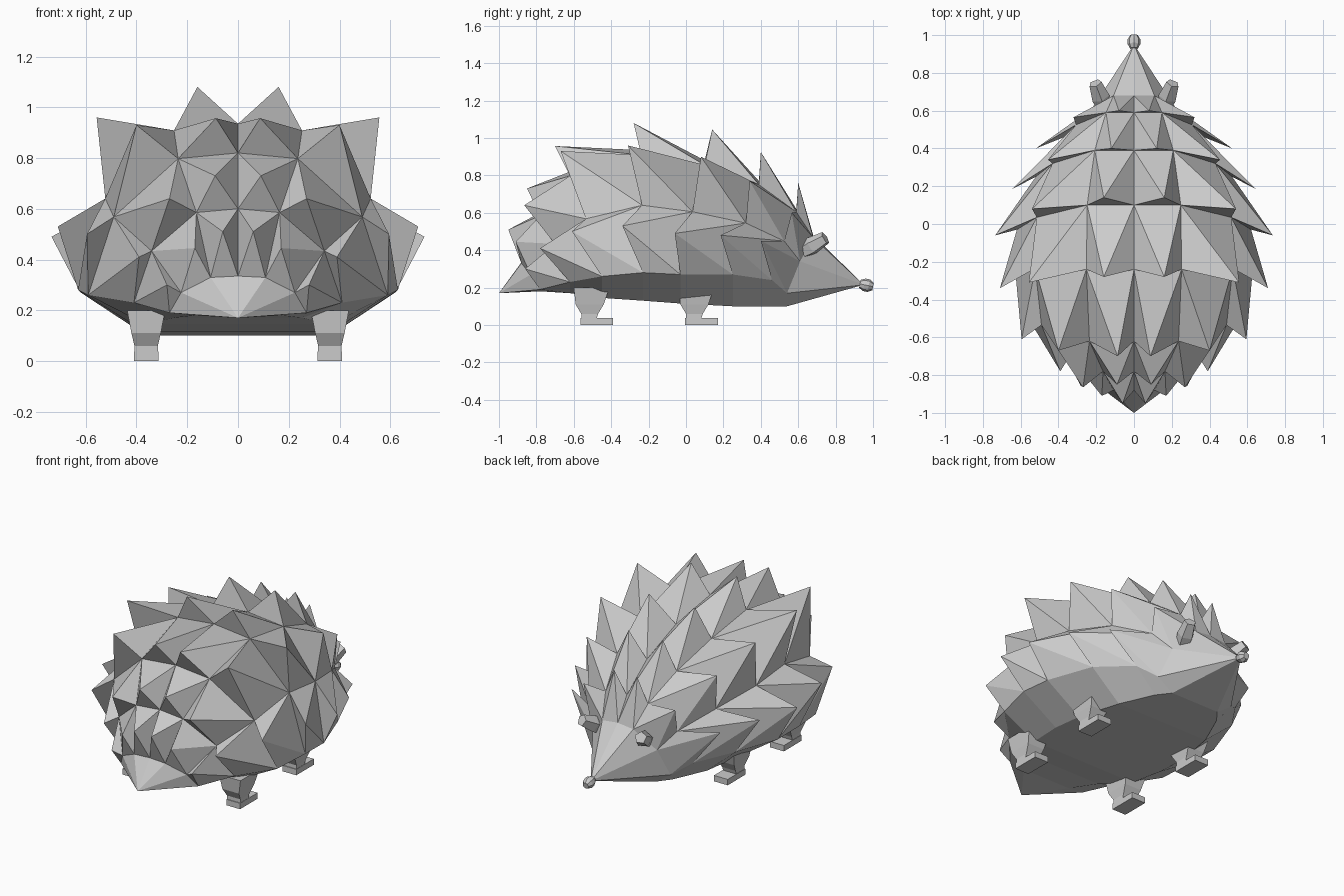
import bpy
import bmesh
from mathutils import Vector

if "Cube" in bpy.data.objects:
    bpy.data.objects.remove(bpy.data.objects["Cube"], do_unlink=True)

grey = bpy.data.materials.new("plain_grey")
grey.use_nodes = True
grey.diffuse_color = (0.6, 0.6, 0.6, 1)
grey.node_tree.nodes["Principled BSDF"].inputs["Base Color"].default_value = (0.6, 0.6, 0.6, 1)


def finish(name, bm):
    """Turn a bmesh into a flat shaded object."""
    bmesh.ops.recalc_face_normals(bm, faces=bm.faces[:])
    mesh = bpy.data.meshes.new(name)
    bm.to_mesh(mesh)
    bm.free()
    mesh.materials.append(grey)
    obj = bpy.data.objects.new(name, mesh)
    bpy.context.collection.objects.link(obj)
    return obj


def loft(name, loops):
    """Skin a list of equal closed loops and cap both ends."""
    bm = bmesh.new()
    rows = [[bm.verts.new(p) for p in loop] for loop in loops]
    n = len(rows[0])
    for a, b in zip(rows, rows[1:]):
        for i in range(n):
            j = (i + 1) % n
            bm.faces.new((a[i], a[j], b[j], b[i]))
    bm.faces.new(rows[0])
    bm.faces.new(rows[-1])
    return finish(name, bm)


# Body hoops from head to tail: y at the spine, lean of the lower edge,
# half width, spine height, skirt height, belly height
HOOPS = [
    (0.68, -0.14, 0.27, 0.48, 0.17, 0.10),
    (0.59, -0.13, 0.37, 0.62, 0.24, 0.10),
    (0.39, -0.14, 0.52, 0.77, 0.27, 0.10),
    (0.10, -0.13, 0.62, 0.88, 0.27, 0.115),
    (-0.24, 0.01, 0.63, 0.935, 0.28, 0.13),
    (-0.62, 0.17, 0.59, 0.82, 0.26, 0.145),
    (-0.78, 0.16, 0.41, 0.60, 0.23, 0.17),
    (-0.88, 0.10, 0.27, 0.335, 0.19, 0.18),
]

# Spike tips behind each hoop, from spine to flank (left half)
TIPS = [
    [(0.08, 0.60, 0.76), (0.32, 0.565, 0.60), (0.52, 0.40, 0.45)],
    [(0.12, 0.40, 0.925), (0.455, 0.34, 0.77), (0.645, 0.185, 0.48)],
    [(0.16, 0.14, 1.045), (0.54, 0.08, 0.90), (0.735, -0.06, 0.49)],
    [(0.16, -0.28, 1.08), (0.557, -0.31, 0.96), (0.71, -0.34, 0.53)],
    [(0.087, -0.70, 0.957), (0.40, -0.67, 0.93), (0.595, -0.61, 0.50)],
    [(0.09, -0.85, 0.73), (0.27, -0.865, 0.64), (0.39, -0.78, 0.41)],
    [(0.06, -0.95, 0.51), (0.17, -0.91, 0.445), (0.28, -0.86, 0.30)],
]

# Shape of a half hoop: share of width, height and lean at each point
ARC = [(0, 1, 0), (0.4, 0.96, 0), (0.83, 0.55, 0.5), (1, 0, 1)]
STEPS = range(4, -5, -1)


def hoop_point(hoop, step):
    y, lean, width, top, skirt, belly = hoop
    side = -1 if step < 0 else 1
    if abs(step) == 4:
        return (side * width * 0.62, y + lean, belly)
    sx, sz, sl = ARC[abs(step)]
    return (side * width * sx, y + lean * sl, skirt + (top - skirt) * sz)


# Spiny body: every upper cell is a pyramid swept backwards
bm = bmesh.new()
rows = [[bm.verts.new(hoop_point(h, s)) for s in STEPS] for h in HOOPS]
for a, b, tips in zip(rows, rows[1:], TIPS):
    for i, step in enumerate(STEPS):
        j = (i + 1) % len(a)
        cell = (a[i], a[j], b[j], b[i])
        column = min(abs(step), abs(step - 1))
        if j == 0 or column == 3:
            bm.faces.new(cell)
            continue
        x, y, z = tips[column]
        tip = bm.verts.new((x if step > 0 else -x, y, z))
        for p, q in zip(cell, cell[1:] + cell[:1]):
            bm.faces.new((p, q, tip))

# Pointed snout and tail close the two ends
for row, point in ((rows[0], (0, 0.95, 0.215)), (rows[-1], (0, -1, 0.17))):
    end = bm.verts.new(point)
    for p, q in zip(row, row[1:] + row[:1]):
        bm.faces.new((p, q, end))
finish("spiny_body", bm)


def tube(name, start, end, radii, sides):
    """Faceted tube with one radius per evenly spaced section."""
    start, end = Vector(start), Vector(end)
    turn = (end - start).to_track_quat('Z', 'Y')
    bm = bmesh.new()
    bmesh.ops.create_circle(bm, segments=sides, radius=1)
    ring = [v.co.copy() for v in bm.verts]
    bm.free()
    last = len(radii) - 1
    return loft(name, [[start.lerp(end, k / last) + turn @ (c * r) for c in ring]
                       for k, r in enumerate(radii)])


# Nose button
tube("nose", (0, 0.93, 0.22), (0, 1.0, 0.205), (0.022, 0.034, 0.034, 0.02), 8)


def rect(x, half, y0, y1, z):
    return [(x - half, y0, z), (x + half, y0, z), (x + half, y1, z), (x - half, y1, z)]


# Ears, legs and feet on both sides
for side, label in ((1, "left"), (-1, "right")):
    tube(label + "_ear", (side * 0.15, 0.60, 0.38), (side * 0.205, 0.745, 0.465),
         (0.04, 0.05, 0.036), 5)
    x = side * 0.362
    for y, place in ((0.0, "front"), (-0.56, "back")):
        loft(f"{label}_{place}_leg", [
            rect(x, 0.046, y, y + 0.08, 0.03),
            rect(x, 0.046, y, y + 0.09, 0.06),
            rect(x, 0.058, y - 0.03, y + 0.12, 0.11),
            rect(x, 0.075, y - 0.04, y + 0.15, 0.20)])
        loft(f"{label}_{place}_foot", [
            rect(x, 0.048, y - 0.005, y + 0.17, 0),
            rect(x, 0.048, y - 0.005, y + 0.17, 0.037)])
